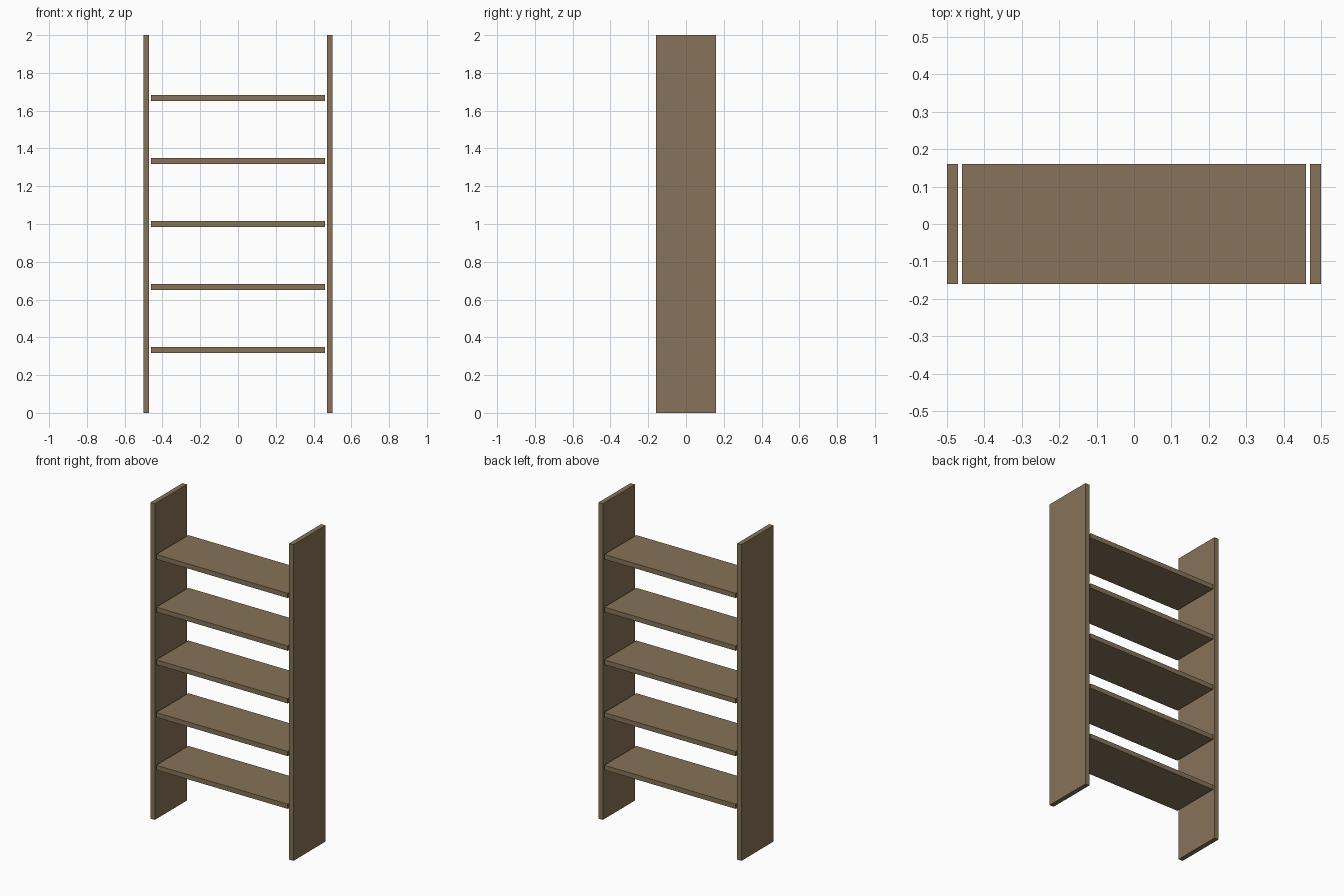
import bpy

if "Cube" in bpy.data.objects:
    bpy.data.objects.remove(bpy.data.objects["Cube"])

wood = bpy.data.materials.new("wood")
wood.diffuse_color = (0.24, 0.17, 0.10, 1)
wood.use_nodes = True
wood.node_tree.nodes["Principled BSDF"].inputs["Base Color"].default_value = wood.diffuse_color

HEIGHT, DEPTH, THICK = 2.0, 0.32, 0.03
SHELVES = 5


def board(name, size, center):
    bpy.ops.mesh.primitive_cube_add(size=1, location=center)
    ob = bpy.context.object
    ob.name = name
    ob.scale = size
    bpy.ops.object.transform_apply(location=False, rotation=False, scale=True)
    ob.data.materials.append(wood)
    return ob


# Upright side panels
for side, label in ((-1, "left"), (1, "right")):
    board(f"side_panel_{label}", (THICK, DEPTH, HEIGHT),
          (side * (0.5 - THICK / 2), 0, HEIGHT / 2))

# Evenly spaced shelves, with a small gap to the side panels
for i in range(1, SHELVES + 1):
    board(f"shelf_{i}", (0.92, DEPTH, THICK),
          (0, 0, HEIGHT * i / (SHELVES + 1)))
